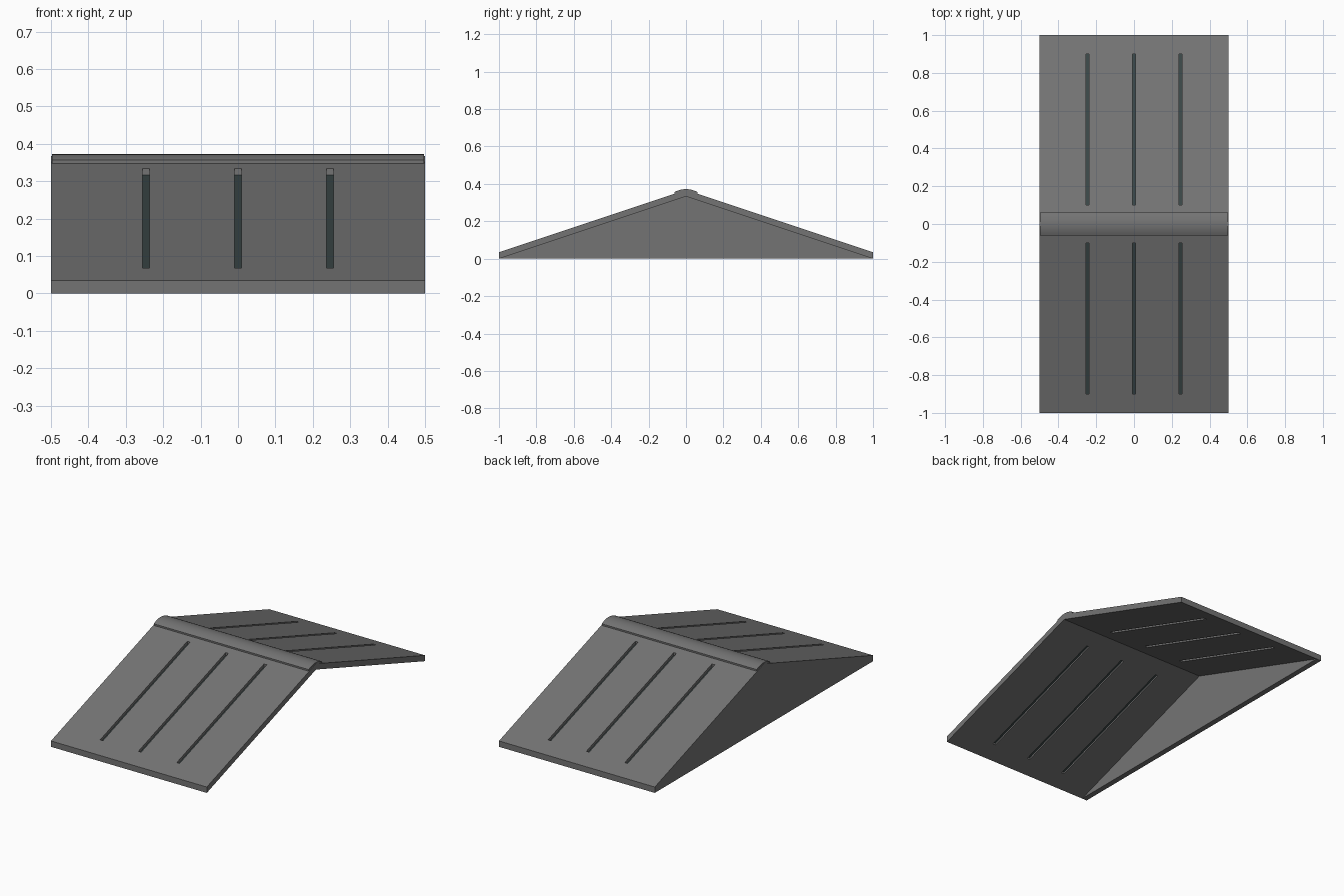
import bpy, bmesh

if "Cube" in bpy.data.objects:
    bpy.data.objects.remove(bpy.data.objects["Cube"])

SLOPE, THICK = 1 / 3, 0.034
SLOT_X, SLOT_HALF = (-0.246, 0.0, 0.246), 0.009


def material(name, rgb):
    m = bpy.data.materials.new(name)
    m.diffuse_color = (*rgb, 1)
    m.use_nodes = True
    m.node_tree.nodes["Principled BSDF"].inputs["Base Color"].default_value = m.diffuse_color
    return m


grey = material("roof grey", (0.175, 0.175, 0.175))
dark = material("dark slate glass", (0.042, 0.062, 0.062))


def under(y):
    return (1 - abs(y)) * SLOPE


def add_object(name, bm, mat):
    bmesh.ops.remove_doubles(bm, verts=bm.verts, dist=1e-5)
    bmesh.ops.recalc_face_normals(bm, faces=bm.faces)
    me = bpy.data.meshes.new(name)
    bm.to_mesh(me)
    bm.free()
    me.materials.append(mat)
    ob = bpy.data.objects.new(name, me)
    bpy.context.collection.objects.link(ob)
    return ob


def extrude_profile(name, profile, x0, x1, mat):
    """Extrude a (y, z) outline along x."""
    bm = bmesh.new()
    a = [bm.verts.new((x0, y, z)) for y, z in profile]
    b = [bm.verts.new((x1, y, z)) for y, z in profile]
    bm.faces.new(a)
    bm.faces.new(b)
    n = len(profile)
    for i in range(n):
        j = (i + 1) % n
        bm.faces.new((a[i], a[j], b[j], b[i]))
    return add_object(name, bm, mat)


# Roof slopes: a grid of cells with the slot cells left open
xs = [-0.5] + [c + s * SLOT_HALF for c in SLOT_X for s in (-1, 1)] + [0.5]
ys = [-1, -0.9, -0.1, 0, 0.1, 0.9, 1]
cells = {(i, j) for i in range(len(xs) - 1) for j in range(len(ys) - 1)
         if not (i % 2 == 1 and j in (1, 4))}
bm = bmesh.new()


def quad(points):
    bm.faces.new([bm.verts.new(p) for p in points])


def pt(i, j, h):
    return (xs[i], ys[j], under(ys[j]) + h)


for i, j in cells:
    ring = [(i, j), (i + 1, j), (i + 1, j + 1), (i, j + 1)]
    for h in (0, THICK):
        quad([pt(*c, h) for c in ring])
    for k, step in enumerate([(0, -1), (1, 0), (0, 1), (-1, 0)]):
        if (i + step[0], j + step[1]) not in cells:
            p, q = ring[k], ring[(k + 1) % 4]
            quad([pt(*p, 0), pt(*q, 0), pt(*q, THICK), pt(*p, THICK)])
add_object("roof_slopes", bm, grey)

# Dark panes recessed inside the slots
for side in (-1, 1):
    for n, x in enumerate(SLOT_X):
        y0, y1 = side * 0.9, side * 0.1
        outline = [(y0, under(y0) + 0.010), (y1, under(y1) + 0.010),
                   (y1, under(y1) + 0.017), (y0, under(y0) + 0.017)]
        name = f"slot_pane_{'front' if side < 0 else 'back'}_{n + 1}"
        extrude_profile(name, outline, x - SLOT_HALF, x + SLOT_HALF, dark)

# Gable wall closing the left end only
extrude_profile("gable_wall", [(-1, 0), (1, 0), (0, SLOPE)], -0.5, -0.468, grey)

# Rounded ridge cap
half, steps = 0.062, 12
arc = [half * (1 - 2 * k / steps) for k in range(steps + 1)]
cap = [(-half, 0.343), (0, 0.360), (half, 0.343)]
cap += [(y, 0.372 - 0.016 * (y / half) ** 2) for y in arc]
ridge = extrude_profile("ridge_cap", cap, -0.497, 0.497, grey)
bpy.context.view_layer.objects.active = ridge
ridge.select_set(True)
bpy.ops.object.shade_smooth_by_angle()
